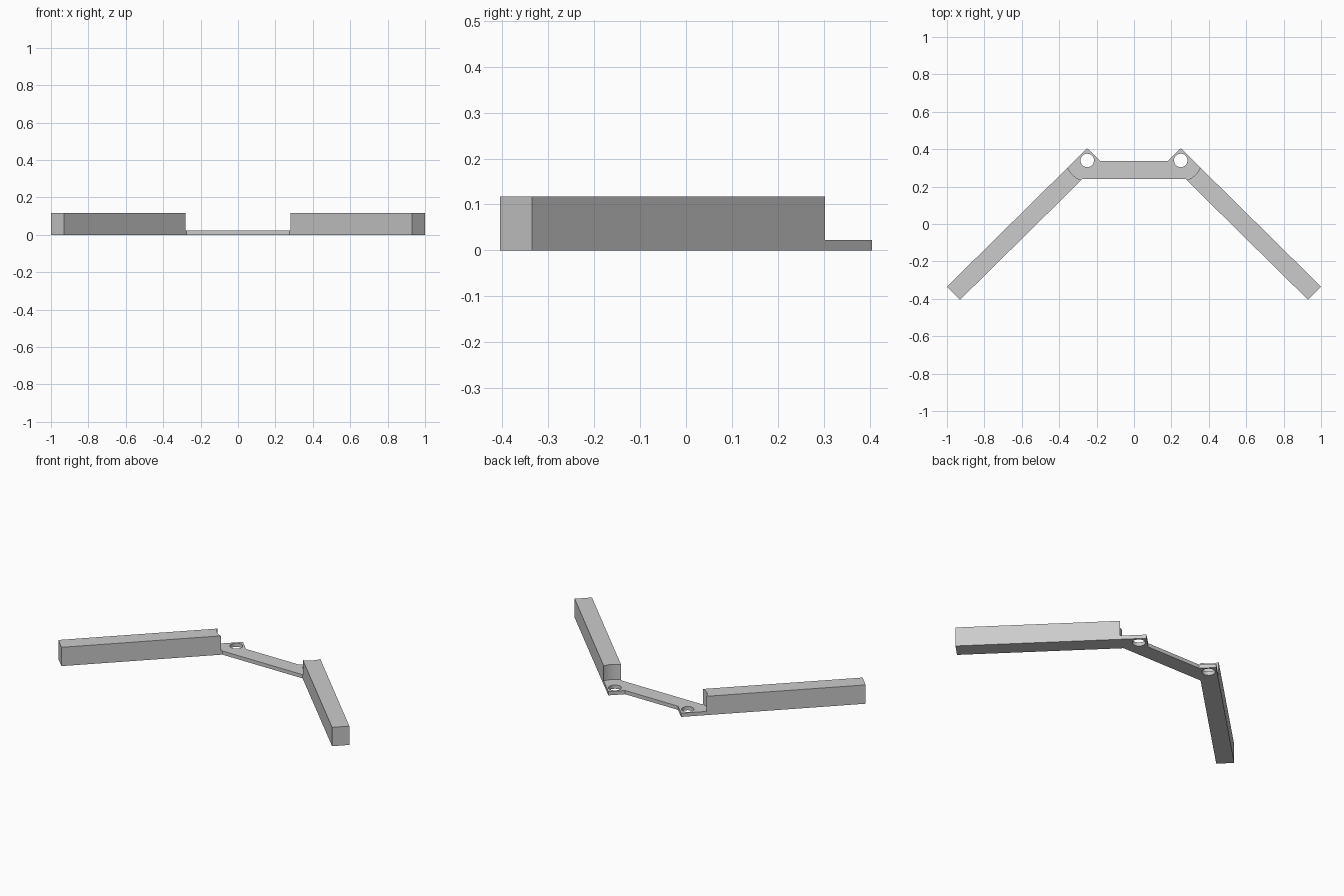
import bpy
import bmesh
from mathutils import Matrix

cube = bpy.data.objects.get("Cube")
if cube:
    bpy.data.objects.remove(cube, do_unlink=True)

HEIGHT, PLATE = 0.117, 0.023
PIVOT_X, PIVOT_Y = 0.25, 0.34

grey = bpy.data.materials.new("plain_grey")
grey.use_nodes = True
colour = (0.6, 0.6, 0.6, 1)
grey.diffuse_color = colour
grey.node_tree.nodes["Principled BSDF"].inputs["Base Color"].default_value = colour


def make_object(name, bm):
    bmesh.ops.recalc_face_normals(bm, faces=bm.faces)
    mesh = bpy.data.meshes.new(name)
    bm.to_mesh(mesh)
    bm.free()
    mesh.materials.append(grey)
    obj = bpy.data.objects.new(name, mesh)
    bpy.context.collection.objects.link(obj)
    return obj


def prism(name, outline, z0, z1):
    bm = bmesh.new()
    face = bm.faces.new([bm.verts.new((x, y, z0)) for x, y in outline])
    top = bmesh.ops.extrude_face_region(bm, geom=[face])["geom"]
    verts = [v for v in top if isinstance(v, bmesh.types.BMVert)]
    bmesh.ops.translate(bm, verts=verts, vec=(0, 0, z1 - z0))
    return make_object(name, bm)


def cylinder(name, x, radius, z0, z1):
    bm = bmesh.new()
    bmesh.ops.create_cone(bm, cap_ends=True, segments=64, radius1=radius, radius2=radius,
                          depth=z1 - z0,
                          matrix=Matrix.Translation((x, PIVOT_Y, (z0 + z1) / 2)))
    return make_object(name, bm)


# Link and both arms as one mirrored outline
half = [(0.276, 0.24), (0.93, -0.405), (1, -0.335), (0.25, 0.405), (0.182, 0.338)]
outline = half + [(-x, y) for x, y in reversed(half)]
bracket = prism("hinged_bracket", outline, 0, HEIGHT)

# Lowered middle link, curved arm shoulders and pivot holes
cutters = [prism("link_cutter", [(-PIVOT_X, 0.2), (PIVOT_X, 0.2), (PIVOT_X, 0.5), (-PIVOT_X, 0.5)],
                 PLATE, 0.2)]
for side, x in (("left", PIVOT_X), ("right", -PIVOT_X)):
    cutters.append(cylinder(side + "_shoulder_cutter", x, 0.11, PLATE, 0.2))
    cutters.append(cylinder(side + "_hole_cutter", x, 0.036, -0.1, 0.3))

bpy.context.view_layer.objects.active = bracket
for cutter in cutters:
    mod = bracket.modifiers.new(cutter.name, "BOOLEAN")
    mod.operation = "DIFFERENCE"
    mod.solver = "EXACT"
    mod.object = cutter
    bpy.ops.object.modifier_apply(modifier=mod.name)
    bpy.data.objects.remove(cutter, do_unlink=True)

# Smooth the curved walls, keep the edges crisp
bpy.ops.object.select_all(action="DESELECT")
bracket.select_set(True)
bpy.ops.object.shade_smooth_by_angle()
